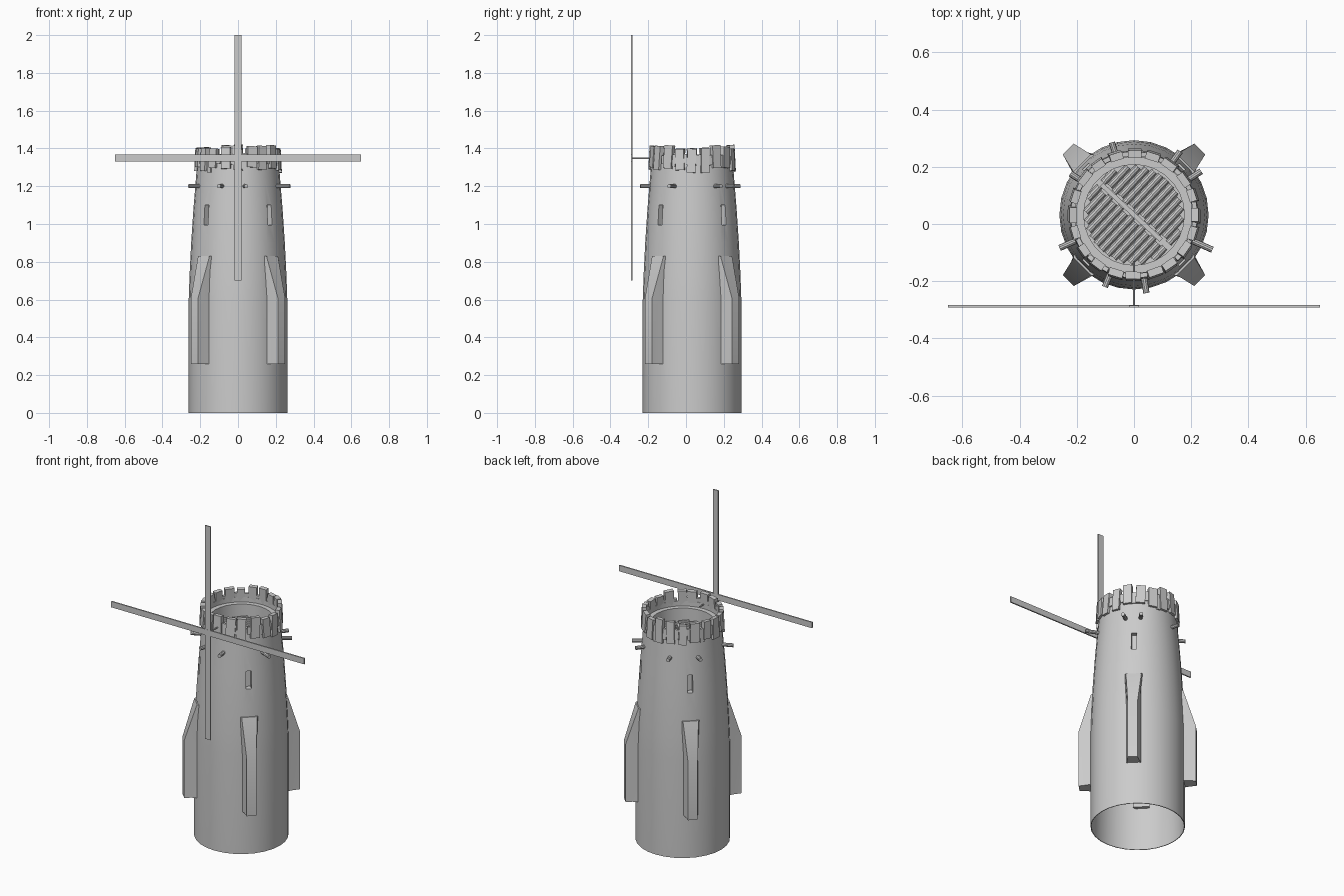
import bpy, bmesh, math, random
from mathutils import Matrix, Vector

if "Cube" in bpy.data.objects:
    bpy.data.objects.remove(bpy.data.objects["Cube"])

random.seed(4)
CY = 0.032  # tower axis sits slightly behind the origin

grey = bpy.data.materials.new("stone_grey")
grey.diffuse_color = (0.6, 0.6, 0.6, 1)
grey.use_nodes = True
grey.node_tree.nodes["Principled BSDF"].inputs["Base Color"].default_value = grey.diffuse_color


def finish(name, bm, smooth=False):
    bmesh.ops.recalc_face_normals(bm, faces=bm.faces)
    me = bpy.data.meshes.new(name)
    bm.to_mesh(me)
    bm.free()
    me.materials.append(grey)
    ob = bpy.data.objects.new(name, me)
    bpy.context.collection.objects.link(ob)
    if smooth:
        smooth_by_angle(ob)
    return ob


def smooth_by_angle(ob):
    bpy.ops.object.select_all(action='DESELECT')
    ob.select_set(True)
    bpy.context.view_layer.objects.active = ob
    bpy.ops.object.shade_smooth_by_angle(angle=math.radians(30))


def around(deg):
    """Frame on the tower axis whose +x points outward at this angle."""
    return Matrix.Translation((0, CY, 0)) @ Matrix.Rotation(math.radians(deg), 4, 'Z')


def add_box(bm, lo, hi, frame=Matrix()):
    lo, hi = Vector(lo), Vector(hi)
    m = frame @ Matrix.Translation((lo + hi) / 2) @ Matrix.Diagonal((*(hi - lo), 1))
    bmesh.ops.create_cube(bm, size=1, matrix=m)


def add_rod(bm, a, b, radius, segs=10, frame=Matrix()):
    a, b = Vector(a), Vector(b)
    rot = Vector((0, 0, 1)).rotation_difference(b - a).to_matrix().to_4x4()
    bmesh.ops.create_cone(bm, cap_ends=True, segments=segs, radius1=radius, radius2=radius,
                          depth=(b - a).length,
                          matrix=frame @ Matrix.Translation((a + b) / 2) @ rot)


# Tower: closed lathe profile, hollow and open underneath
profile = [(0, 1.235), (0.176, 1.235), (0.176, 1.32), (0.204, 1.32), (0.204, 1.35),
           (0.215, 1.35), (0.222, 1.25), (0.236, 1.08), (0.248, 0.9), (0.256, 0.74),
           (0.261, 0.6), (0.261, 0), (0.257, 0), (0.252, 0.4), (0.19, 0.9), (0.17, 1.2), (0, 1.2)]
SEG = 28
bm = bmesh.new()
rings = []
for i in range(SEG):
    f = around(360 * i / SEG)
    rings.append([bm.verts.new(f @ Vector((r, 0, z))) for r, z in profile])
for i in range(SEG):
    a, b = rings[i], rings[(i + 1) % SEG]
    for j in range(len(profile) - 1):
        bm.faces.new((a[j], b[j], b[j + 1], a[j + 1]))
bmesh.ops.remove_doubles(bm, verts=bm.verts, dist=1e-5)
tower = finish("tower", bm)

# Slit windows cut into the wall on the four diagonals
bm = bmesh.new()
for k in range(4):
    add_box(bm, (0.205, -0.015, 0.995), (0.3, 0.015, 1.1), around(45 + 90 * k))
cutter = finish("window_cutter", bm)
cutter.hide_render = True
mod = tower.modifiers.new("windows", 'BOOLEAN')
mod.object = cutter
mod.operation = 'DIFFERENCE'
mod.solver = 'EXACT'
bpy.context.view_layer.objects.active = tower
bpy.ops.object.modifier_apply(modifier=mod.name)
bpy.data.objects.remove(cutter)
smooth_by_angle(tower)

# Buttresses: flared section, vertical below and sloping into the wall above
bm = bmesh.new()
levels = [(0.26, 0.325, 0.027), (0.61, 0.325, 0.027), (0.83, 0.256, 0.043)]
for k in range(4):
    f = around(45 + 90 * k)
    loops = []
    for z, out, half in levels:
        root, mid = 0.232, (out + 0.245) / 2
        pts = [(root, -0.046), (mid, -half - 0.006), (out, -half),
               (out, half), (mid, half + 0.006), (root, 0.046)]
        loops.append([bm.verts.new(f @ Vector((x, y, z))) for x, y in pts])
    for a, b in zip(loops, loops[1:]):
        for j in range(6):
            bm.faces.new((a[j], a[(j + 1) % 6], b[(j + 1) % 6], b[j]))
    bm.faces.new(loops[0])
    bm.faces.new(loops[-1])
finish("buttresses", bm, True)

# Beam ends poking out below the parapet: (angle, outer reach)
bm = bmesh.new()
for deg, reach in [(33, 0.28), (54, 0.275), (107, 0.265), (147, 0.265),
                   (204, 0.285), (248, 0.272), (279, 0.277), (336, 0.3)]:
    add_rod(bm, (0.2, 0, 1.2), (reach, 0, 1.2), 0.011, 10, around(deg))
finish("beam_ends", bm, True)

# Parapet: uneven upright slabs, with lower thin slabs between them
bm = bmesh.new()
N = 20
for i in range(N):
    for main in (True, False):
        deg = 360 * (i + (0 if main else 0.5)) / N + random.uniform(-1.5, 1.5)
        tilt = Matrix.Rotation(math.radians(random.uniform(-4, 4)), 4, 'X')
        f = around(deg) @ Matrix.Translation((0, 0, 1.33)) @ tilt
        lean = Matrix.Rotation(math.radians(-3), 4, 'Y')
        if main:
            w = random.uniform(0.021, 0.027)
            add_box(bm, (0.203, -w, random.uniform(-0.075, -0.04)),
                    (0.229, w, random.uniform(0.055, 0.078)), f @ lean)
        else:
            w = random.uniform(0.011, 0.016)
            add_box(bm, (0.207, -w, random.uniform(-0.07, -0.02)),
                    (0.223, w, random.uniform(0.022, 0.034)), f @ lean)
finish("parapet_slabs", bm)

# Log floor inside the parapet, split by a diagonal beam
bm = bmesh.new()
f = around(-43) @ Matrix.Translation((0, 0, 1.24))
R, pitch = 0.173, 0.026
for i in range(-6, 7):
    x = i * pitch
    end = math.sqrt(R * R - x * x) - 0.006
    gap = 0.01 + 0.006 * (i % 2)
    for s in (1, -1):
        if end > gap + 0.02:
            add_rod(bm, (x, s * gap, 0), (x, s * end, 0), 0.0125, 10, f)
add_box(bm, (-0.155, -0.008, -0.01), (0.13, 0.008, 0.012), f)
finish("log_floor", bm, True)

# Sails: two crossed flat blades, and their thin axle
bm = bmesh.new()
add_box(bm, (-0.65, -0.292, 1.332), (0.65, -0.284, 1.368))
finish("horizontal_sail", bm)
bm = bmesh.new()
add_box(bm, (-0.018, -0.2915, 0.7), (0.018, -0.2845, 2.0))
finish("vertical_sail", bm)
bm = bmesh.new()
add_rod(bm, (0, -0.13, 1.347), (0, -0.286, 1.347), 0.004, 8)
finish("sail_axle", bm, True)
